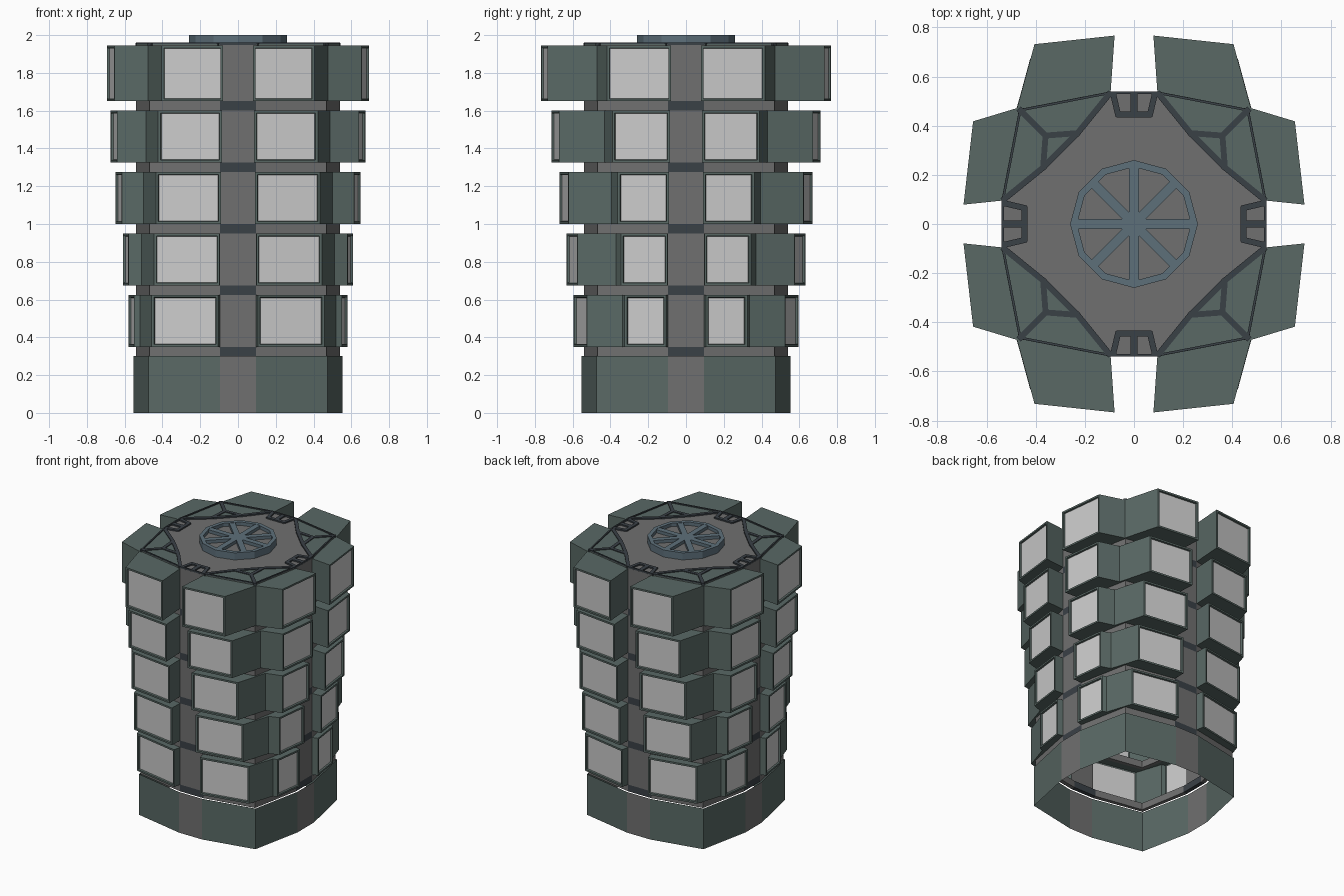
import bpy, bmesh, math
from mathutils import Vector

if "Cube" in bpy.data.objects:
    bpy.data.objects.remove(bpy.data.objects["Cube"])


def material(name, rgb):
    m = bpy.data.materials.new(name)
    m.diffuse_color = (*rgb, 1)
    m.use_nodes = True
    m.node_tree.nodes["Principled BSDF"].inputs["Base Color"].default_value = m.diffuse_color
    return m


GREEN = material("green_panel", (0.10, 0.14, 0.13))
GREY = material("grey_wall", (0.16, 0.16, 0.16))
DARK = material("dark_trim", (0.042, 0.052, 0.062))
BLUE = material("blue_hub", (0.11, 0.16, 0.195))
GLASS = material("pale_window", (0.75, 0.75, 0.75))
QUADS = [(sx, sy) for sx in (1, -1) for sy in (1, -1)]


def finish(bm, name, *mats):
    me = bpy.data.meshes.new(name)
    bm.to_mesh(me)
    bm.free()
    for m in mats:
        me.materials.append(m)
    ob = bpy.data.objects.new(name, me)
    bpy.context.collection.objects.link(ob)
    return ob


def prism(bm, pts, z0, z1, skip=(), caps=True, mat=0):
    """Extrude a plan outline; 'skip' lists wall edges left open. Returns walls by edge."""
    n = len(pts)
    area = sum(pts[i][0] * pts[(i + 1) % n][1] - pts[(i + 1) % n][0] * pts[i][1] for i in range(n))
    lo = [bm.verts.new((x, y, z0)) for x, y in pts]
    hi = [bm.verts.new((x, y, z1)) for x, y in pts]
    loops = {}
    for i in range(n):
        if i not in skip:
            j = (i + 1) % n
            loops[i] = [lo[i], lo[j], hi[j], hi[i]]
    if caps:
        loops["top"], loops["bottom"] = hi, lo[::-1]
    faces = {}
    for k, vs in loops.items():
        faces[k] = bm.faces.new(vs if area > 0 else vs[::-1])
        faces[k].material_index = mat
    return faces


def bar(bm, a, b, z0, z1, w):
    a, b = Vector(a), Vector(b)
    d = (b - a).normalized()
    s = Vector((-d.y, d.x)) * w / 2
    a, b = a - d * w * 0.3, b + d * w * 0.3
    prism(bm, [a - s, b - s, b + s, a + s], z0, z1)


def flip(pts, sx, sy):
    return [(x * sx, y * sy) for x, y in pts]


def core_ring(bm, c, k, z0, z1, strip):
    """Hollow twelve-sided wall; the four narrow faces use material 'strip'."""
    a, b = c
    q = [(a, b), (k, k), (b, a)]
    pts = [(b, -a), (b, a), (k, k), (a, b), (-a, b), (-k, k), (-b, a),
           (-b, -a), (-k, -k), (-a, -b), (a, -b), (k, -k)]
    for i, f in prism(bm, pts, z0, z1, caps=False).items():
        if i % 3 == 0:
            f.material_index = strip


C0, K, C1 = (0.095, 0.54), (0.468, 0.468), (0.54, 0.095)

# Base skirt
bm = bmesh.new()
core_ring(bm, (0.095, 0.553), 0.475, 0, 0.30, 1)
finish(bm, "base_skirt", GREEN, GREY)

# Five storeys: y/x reach of the boxes, outer corners and valley corner
LEVELS = [  # z0, z1, inner, front y, front corner, side x, side corner, valley
    (0.35, 0.625, 0.105, 0.595, (0.458, 0.525), 0.580, (0.550, 0.325), (0.520, 0.335)),
    (0.675, 0.95, 0.097, 0.632, (0.445, 0.575), 0.610, (0.580, 0.345), (0.510, 0.370)),
    (1.00, 1.275, 0.091, 0.670, (0.435, 0.622), 0.648, (0.615, 0.362), (0.500, 0.395)),
    (1.325, 1.60, 0.086, 0.712, (0.423, 0.672), 0.674, (0.640, 0.390), (0.488, 0.432)),
    (1.65, 1.945, 0.079, 0.767, (0.405, 0.732), 0.694, (0.655, 0.418), (0.476, 0.472)),
]
for n, (z0, z1, e, fy, fc, rx, rc, v) in enumerate(LEVELS, 1):
    bm = bmesh.new()
    panes = []
    for s in QUADS:
        for pts in ([C0, (e, fy), fc, v, K], [C1, (rx, e), rc, v, K]):
            panes.append(prism(bm, flip(pts, *s), z0, z1, skip=(3, 4))[1])
    for f in panes:
        bm.normal_update()
        bmesh.ops.inset_region(bm, faces=[f], thickness=0.018, depth=0)
        bmesh.ops.inset_region(bm, faces=[f], thickness=0.004, depth=-0.012)
        f.material_index = 1
    finish(bm, f"window_boxes_{n}", GREEN, GLASS)

    # Collar under each storey
    bm = bmesh.new()
    core_ring(bm, C0, K[0], z0 - 0.05, z0, 1)
    ob = finish(bm, f"collar_{n}", GREY, DARK)
    mod = ob.modifiers.new("thickness", "SOLIDIFY")
    mod.thickness = 0.03

    # Narrow wall strips between the boxes
    bm = bmesh.new()
    for x, y in ((0, 1), (1, 0), (0, -1), (-1, 0)):
        pts = [(0.54 * x + t * y, 0.54 * y - t * x) for t in (-0.095, 0.095)]
        vs = [bm.verts.new((*p, z)) for p, z in
              ((pts[0], z0), (pts[0], z1), (pts[1], z1), (pts[1], z0))]
        bm.faces.new(vs)
    finish(bm, f"wall_strips_{n}", GREY)

# Roof slab
bm = bmesh.new()
outline = [C1, K, C0, (-0.095, 0.54), (-K[0], K[1]), (-0.54, 0.095),
           (-0.54, -0.095), (-K[0], -K[1]), (-0.095, -0.54), (0.095, -0.54), (K[0], -K[1]), (0.54, -0.095)]
prism(bm, outline, 1.93, 1.948)
finish(bm, "roof_slab", GREY)

# Green corner panels on the roof
bm = bmesh.new()
for s in QUADS:
    prism(bm, flip([C0, K, C1, (0.37, 0.23), (0.23, 0.37)], *s), 1.94, 1.952)
finish(bm, "roof_corner_panels", GREEN)

# Dark roof ribs
bm = bmesh.new()
M, A, B = (0.36, 0.36), (0.23, 0.37), (0.37, 0.23)
RIBS = [((0.10, 0.53), A), (A, B), (B, (0.53, 0.10)), (M, (0.465, 0.465)), (M, A), (M, B),
        ((0.085, 0.53), (0.065, 0.445)), ((0.53, 0.085), (0.445, 0.065)),
        ((0, 0.445), (0.065, 0.445)), ((0.445, 0), (0.445, 0.065))]
for s in QUADS:
    for r in RIBS:
        bar(bm, *flip(r, *s), 1.94, 1.958, 0.024)
for i in range(12):
    p, q = outline[i], outline[(i + 1) % 12]
    bar(bm, [t * 0.99 for t in p], [t * 0.99 for t in q], 1.94, 1.96, 0.01)
for x, y in ((0, 1), (1, 0), (0, -1), (-1, 0)):
    bar(bm, (0.45 * x, 0.45 * y), (0.53 * x, 0.53 * y), 1.94, 1.958, 0.03)
finish(bm, "roof_ribs", DARK)

# Twelve-sided spoked hub
bm = bmesh.new()
ring = lambda r: [(r * math.cos(i * math.pi / 6), r * math.sin(i * math.pi / 6)) for i in range(12)]
outer, inner = ring(0.26), ring(0.232)
for i in range(12):
    j = (i + 1) % 12
    prism(bm, [outer[i], outer[j], inner[j], inner[i]], 1.945, 2.0, skip=(1, 3))
for i in range(4):
    d = Vector((math.cos(i * math.pi / 4), math.sin(i * math.pi / 4))) * 0.225
    bar(bm, -d, d, 1.945, 1.998, 0.04)
finish(bm, "roof_hub", BLUE)

# Sunken hub floor
bm = bmesh.new()
prism(bm, ring(0.235), 1.945, 1.975)
finish(bm, "hub_floor", GREY)
